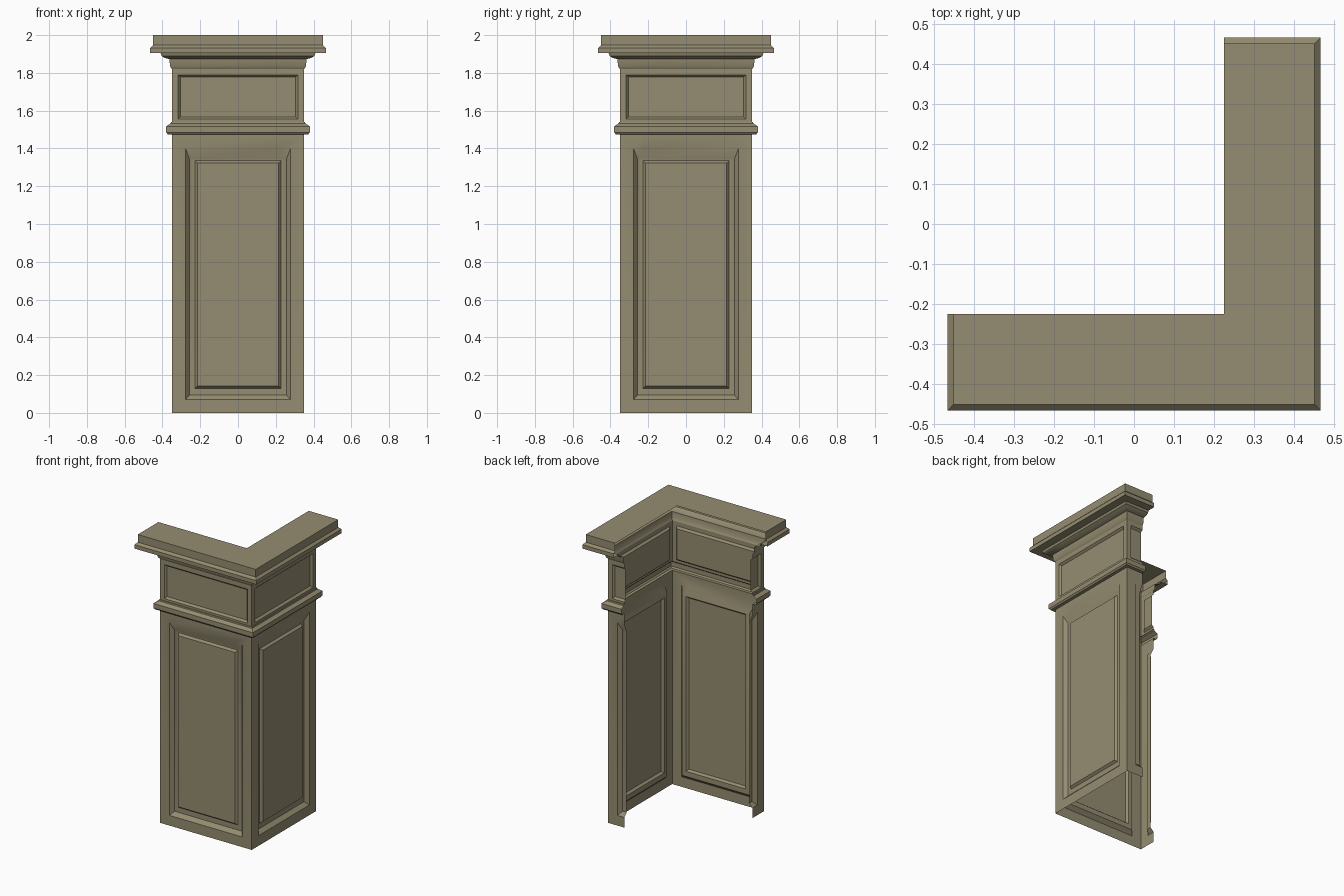
import bpy, bmesh
from mathutils import Vector, Matrix
from math import pi

if "Cube" in bpy.data.objects:
    bpy.data.objects.remove(bpy.data.objects["Cube"])

CUT = 0.225   # half-width of the open inner corner
BODY = 0.35   # half-width of the shaft

mat = bpy.data.materials.new("olive_stone")
mat.diffuse_color = (0.30, 0.265, 0.165, 1)
mat.use_nodes = True
mat.node_tree.nodes["Principled BSDF"].inputs["Base Color"].default_value = mat.diffuse_color


def add_face(bm, side, pts):
    """pts are (across, outward, height) on one of the four pillar sides."""
    rot = Matrix.Rotation(side * pi / 2, 3, 'Z')
    bm.faces.new([bm.verts.new(rot @ Vector((u, -d, z))) for u, d, z in pts])


def sweep(bm, profile):
    """Mitred square moulding from (half-width, height) pairs."""
    for side in range(4):
        for (w0, z0), (w1, z1) in zip(profile, profile[1:]):
            add_face(bm, side, [(-w0, w0, z0), (w0, w0, z0), (w1, w1, z1), (-w1, w1, z1)])


def panelled(bm, loops):
    """Nested rectangles (half-width, bottom, top, depth) on every side."""
    for side in range(4):
        rects = [[(-w, BODY - d, b), (w, BODY - d, b), (w, BODY - d, t), (-w, BODY - d, t)]
                 for w, b, t, d in loops]
        for a, c in zip(rects, rects[1:]):
            for i in range(4):
                j = (i + 1) % 4
                add_face(bm, side, [a[i], a[j], c[j], c[i]])
        add_face(bm, side, rects[-1])


def finish(name, bm):
    """Remove the inner back-left quarter, leaving an open L-shaped shell."""
    bmesh.ops.remove_doubles(bm, verts=bm.verts, dist=1e-5)
    for co, no in (((CUT, 0, 0), (1, 0, 0)), ((0, -CUT, 0), (0, 1, 0))):
        bmesh.ops.bisect_plane(bm, geom=bm.verts[:] + bm.edges[:] + bm.faces[:],
                               plane_co=co, plane_no=no, dist=1e-6)
    gone = []
    for f in bm.faces:
        c = f.calc_center_median()
        if c.x < CUT - 1e-5 and c.y > -CUT + 1e-5:
            gone.append(f)
    bmesh.ops.delete(bm, geom=gone, context='FACES')
    me = bpy.data.meshes.new(name)
    bm.to_mesh(me)
    bm.free()
    me.materials.append(mat)
    ob = bpy.data.objects.new(name, me)
    bpy.context.collection.objects.link(ob)
    bpy.ops.object.select_all(action='DESELECT')
    ob.select_set(True)
    bpy.context.view_layer.objects.active = ob
    bpy.ops.object.shade_smooth_by_angle(angle=pi / 6)


# Lower shaft with sunken frame and raised field
bm = bmesh.new()
panelled(bm, [(BODY, 0, 1.475, 0), (0.278, 0.07, 1.40, 0), (0.257, 0.095, 1.345, 0.025),
              (0.228, 0.13, 1.335, 0.025), (0.215, 0.142, 1.323, 0.01)])
finish("lower_shaft", bm)

# Middle band moulding
bm = bmesh.new()
sweep(bm, [(0.35, 1.475), (0.372, 1.475), (0.38, 1.485), (0.38, 1.517),
           (0.357, 1.532), (0.355, 1.54), (0.35, 1.54)])
finish("middle_band", bm)

# Upper block with shallow sunken panel
bm = bmesh.new()
panelled(bm, [(BODY, 1.54, 1.82, 0), (0.317, 1.555, 1.79, 0), (0.305, 1.567, 1.778, 0.014)])
finish("upper_block", bm)

# Cornice and flat cap
bm = bmesh.new()
sweep(bm, [(0.35, 1.82), (0.36, 1.835), (0.363, 1.873), (0.39, 1.88), (0.405, 1.89),
           (0.41, 1.905), (0.465, 1.905), (0.465, 1.932), (0.45, 1.947), (0.45, 2.0)])
add_face(bm, 0, [(-0.45, 0.45, 2), (0.45, 0.45, 2), (0.45, -0.45, 2), (-0.45, -0.45, 2)])
finish("cornice_cap", bm)
